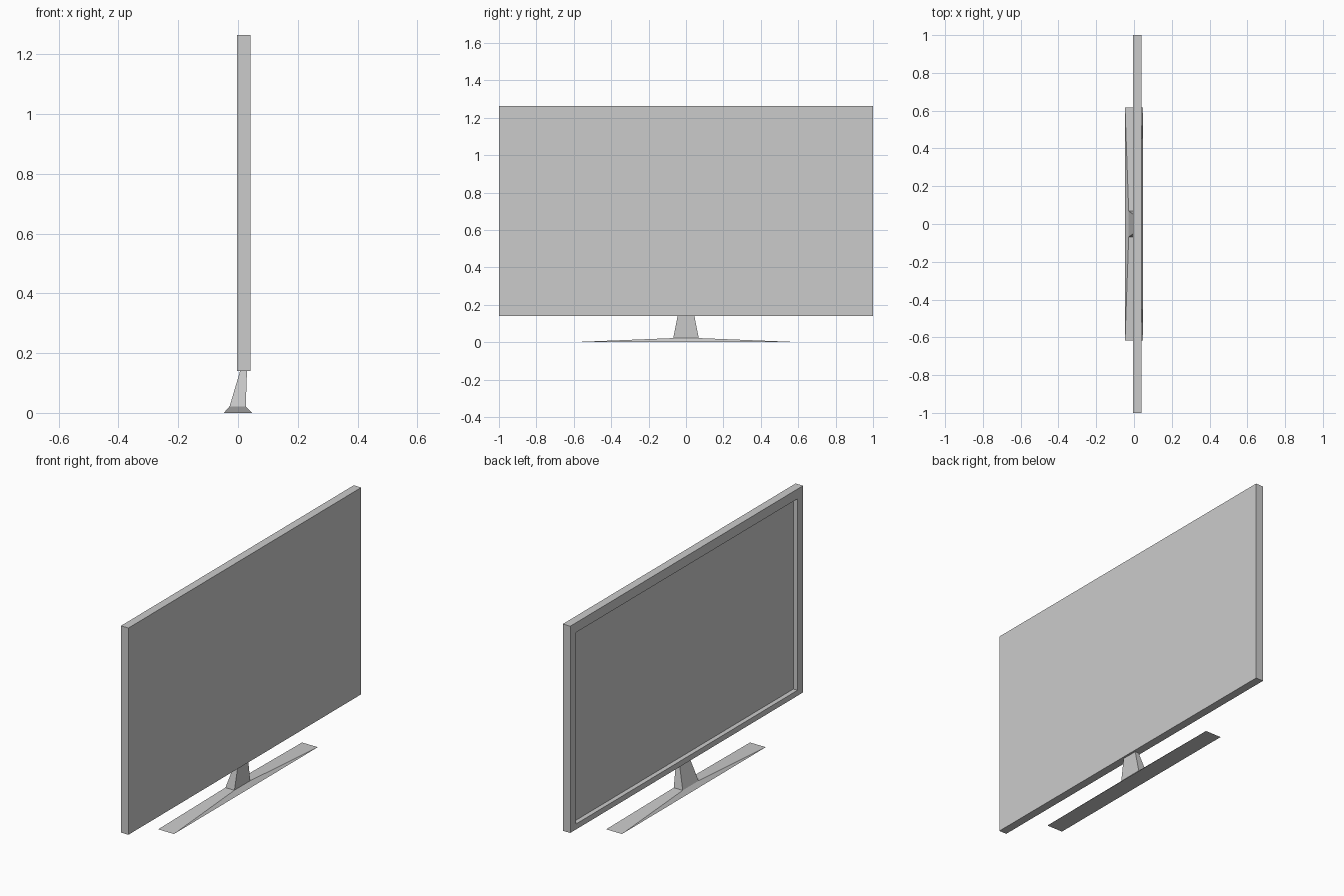
import bpy, bmesh
from mathutils import Vector

if "Cube" in bpy.data.objects:
    bpy.data.objects.remove(bpy.data.objects["Cube"])


def finish(bm, name):
    bmesh.ops.recalc_face_normals(bm, faces=bm.faces)
    mesh = bpy.data.meshes.new(name)
    bm.to_mesh(mesh)
    bm.free()
    obj = bpy.data.objects.new(name, mesh)
    bpy.context.collection.objects.link(obj)
    return obj


def frustum(low, high):
    """Tapered block between two rectangles, each (x0, x1, half_y, z)."""
    bm = bmesh.new()
    rings = []
    for x0, x1, hy, z in (low, high):
        corners = ((x0, -hy), (x1, -hy), (x1, hy), (x0, hy))
        rings.append([bm.verts.new((x, y, z)) for x, y in corners])
    a, b = rings
    bm.faces.new(a[::-1])
    bm.faces.new(b)
    for i in range(4):
        j = (i + 1) % 4
        bm.faces.new((a[i], a[j], b[j], b[i]))
    bmesh.ops.recalc_face_normals(bm, faces=bm.faces)
    return bm


# Panel: plain slab with a framed screen sunk into its -x side
BOTTOM, TOP = 0.14, 1.264
X0, X1 = -0.004, 0.041
bm = frustum((X0, X1, 1.0, BOTTOM), (X0, X1, 1.0, TOP))
screen = min(bm.faces, key=lambda f: f.calc_center_median().x)
bmesh.ops.inset_individual(bm, faces=[screen], thickness=0.067)
for v in screen.verts:  # narrower frame along the top and bottom
    v.co.z = BOTTOM + 0.03 if v.co.z < 0.7 else TOP - 0.053
ext = bmesh.ops.extrude_discrete_faces(bm, faces=[screen])
bmesh.ops.translate(bm, verts=ext["faces"][0].verts, vec=Vector((0.025, 0, 0)))
finish(bm, "screen_panel")

# Stand: neck leaning into the panel, on a long low wedge-shaped foot
finish(frustum((-0.028, 0.026, 0.068, 0.022), (0.007, 0.03, 0.045, BOTTOM)), "stand_neck")
finish(frustum((-0.0475, 0.0475, 0.618, 0.0), (-0.028, 0.026, 0.068, 0.022)), "stand_foot")
